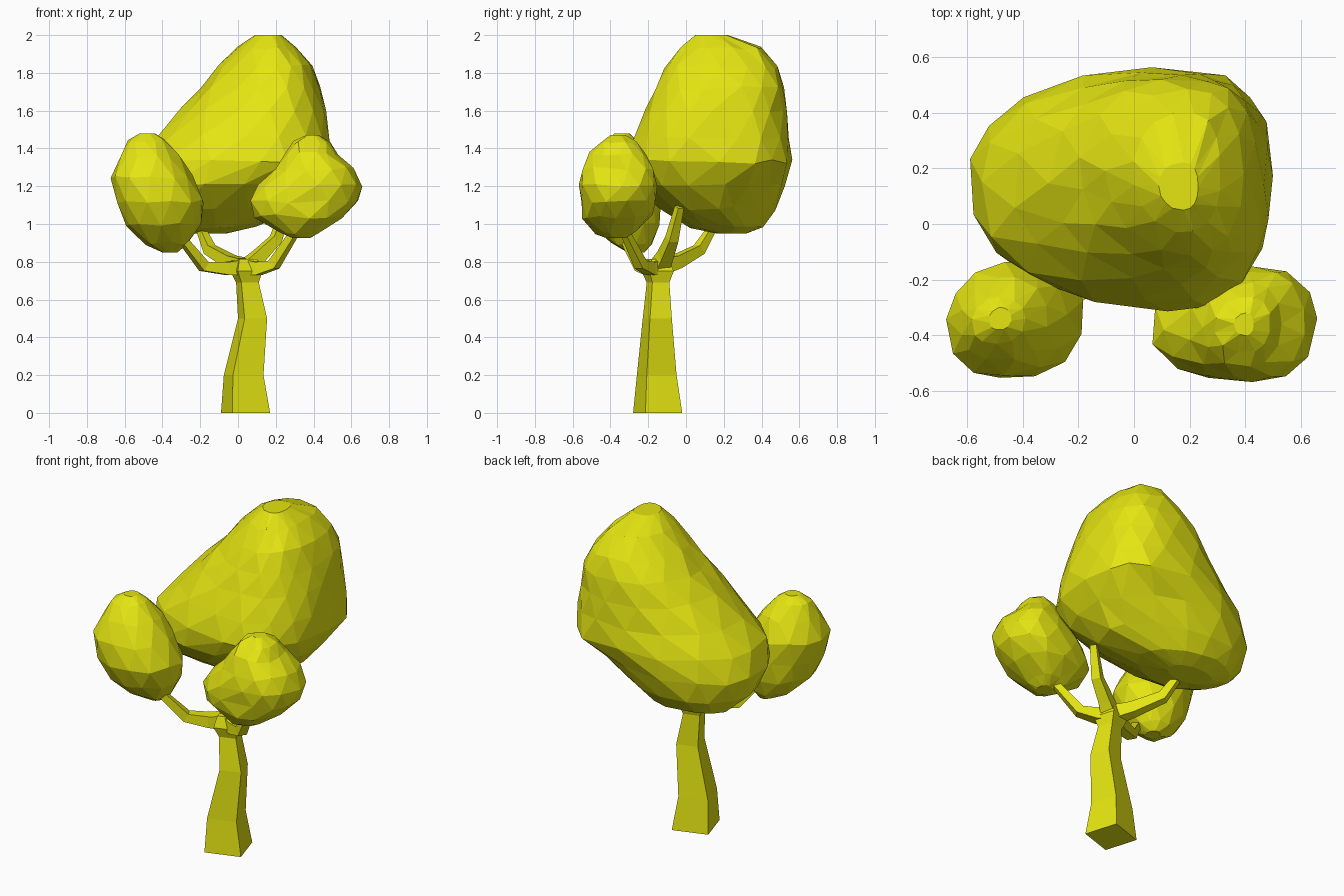
import bpy, bmesh, math, random
from mathutils import Vector

if "Cube" in bpy.data.objects:
    bpy.data.objects.remove(bpy.data.objects["Cube"])

random.seed(4)

yellow = bpy.data.materials.new("yellow")
yellow.diffuse_color = (0.78, 0.78, 0.006, 1)
yellow.use_nodes = True
yellow.node_tree.nodes["Principled BSDF"].inputs["Base Color"].default_value = yellow.diffuse_color


def loft(name, rings, staggered=False):
    """Skin a stack of equal-sized rings, capped at both ends."""
    bm = bmesh.new()
    vs = [[bm.verts.new(p) for p in ring] for ring in rings]
    n = len(vs[0])
    for a, b in zip(vs, vs[1:]):
        for j in range(n):
            k = (j + 1) % n
            if staggered:
                bm.faces.new((a[j], a[k], b[j]))
                bm.faces.new((a[k], b[k], b[j]))
            else:
                bm.faces.new((a[j], a[k], b[k], b[j]))
    bm.faces.new(vs[0][::-1])
    bm.faces.new(vs[-1])
    bmesh.ops.recalc_face_normals(bm, faces=bm.faces)
    me = bpy.data.meshes.new(name)
    bm.to_mesh(me)
    bm.free()
    me.materials.append(yellow)
    ob = bpy.data.objects.new(name, me)
    bpy.context.collection.objects.link(ob)
    return ob


def foliage(name, slices, wide, n, quads):
    """Faceted leaf mass from slices (z, x0, x1, y0, y1[, wide, back-right power]).
    'wide' places the broadest x; 'quads' rounds each corner, counter-clockwise from back right."""
    rings = []
    for i, (z, x0, x1, y0, y1, *extra) in enumerate(slices):
        w, q = wide, list(quads)
        if extra:
            w, q[0] = extra
        inner = 0 < i < len(slices) - 1
        xm, ym = x0 + w * (x1 - x0), (y0 + y1) / 2
        ring = []
        for j in range(n):
            t = 2 * math.pi * (j + i / 2 + random.uniform(-.15, .15)) / n
            c, s = math.cos(t), math.sin(t)
            e = q[int(t % (2 * math.pi) // (math.pi / 2)) % 4]
            c = math.copysign(abs(c) ** e, c)
            s = math.copysign(abs(s) ** e, s)
            k = random.uniform(.995, 1.025)
            dz = random.uniform(-.012, .012) if inner else 0
            ring.append((xm + k * c * ((x1 - xm) if c > 0 else (xm - x0)),
                         ym + k * s * (y1 - y0) / 2, z + dz))
        rings.append(ring)
    loft(name, rings, True)


def branch(name, path, radii):
    """Four-sided tapering limb along a path."""
    pts = [Vector(p) for p in path]
    rings = []
    for i, p in enumerate(pts):
        d = (pts[min(i + 1, len(pts) - 1)] - pts[max(i - 1, 0)]).normalized()
        side = d.cross(Vector((0, 0, 1))).normalized()
        up = side.cross(d)
        rings.append([p + radii[i] * (side * a + up * b)
                      for a, b in ((1, 1), (-1, 1), (-1, -1), (1, -1))])
    loft(name, rings)


# Trunk: twisted square section, flaring into the fork (z, x, y, half extent)
corners = ((-.54, -1), (1, -.5), (.54, 1), (-1, .5))
trunk = [(0, .04, -.15, .13), (.2, .03, -.155, .105), (.5, .077, -.152, .077),
         (.69, .05, -.148, .06), (.75, .045, -.15, .085), (.815, .04, -.15, .06)]
loft("trunk", [[(x + h * a, y + h * b, z) for a, b in corners] for z, x, y, h in trunk])

# Branches
r = (.043, .034, .027, .018)
branch("front_left_branch", [(.03, -.15, .77), (-.06, -.19, .765), (-.18, -.24, .775), (-.32, -.34, .95)], r)
branch("front_right_branch", [(.05, -.15, .77), (.11, -.19, .765), (.19, -.24, .785), (.31, -.33, .97)], r)
branch("back_left_branch", [(.03, -.14, .775), (-.04, -.05, .80), (-.15, .07, .865), (-.2, .14, .98)], r)
branch("back_right_branch", [(.05, -.14, .77), (.11, -.11, .83), (.2, -.075, .92), (.26, -.035, 1.09)], r)

# Large crown
foliage("main_crown", [
    (.95, -.34, -.06, .16, .32, .5, 1), (.985, -.45, .10, .02, .41, .45, 1.1),
    (1.08, -.55, .31, -.14, .47, .45, 1.15), (1.2, -.59, .43, -.265, .52, .52, 1.0),
    (1.33, -.55, .495, -.315, .555, .62, .68), (1.46, -.43, .485, -.27, .54, .62, .7),
    (1.6, -.30, .465, -.21, .53), (1.72, -.19, .44, -.16, .52), (1.83, -.10, .39, -.11, .48),
    (1.93, 0, .31, -.03, .40), (2.0, .09, .23, .05, .22)], .6, 16, (.8, .9, 1.02, .87))

# Small left and right crowns
foliage("left_crown", [
    (.85, -.40, -.32, -.31, -.22), (.9, -.49, -.27, -.40, -.18), (1.0, -.59, -.20, -.50, -.14),
    (1.12, -.64, -.18, -.55, -.13), (1.25, -.67, -.24, -.545, -.14), (1.36, -.62, -.31, -.49, -.19),
    (1.44, -.58, -.39, -.43, -.26), (1.48, -.52, -.44, -.38, -.30)], .5, 12, (.9, 1.1, .72, 1.0))
foliage("right_crown", [
    (.925, .29, .38, -.42, -.32), (.955, .22, .43, -.48, -.26), (1.04, .09, .55, -.55, -.18),
    (1.12, .06, .635, -.56, -.16), (1.2, .11, .655, -.565, -.155), (1.29, .20, .615, -.55, -.17),
    (1.37, .25, .53, -.51, -.21), (1.43, .29, .49, -.46, -.26), (1.47, .36, .43, -.40, -.32)],
    .6, 12, (.87, 1.0, .8, .95))
